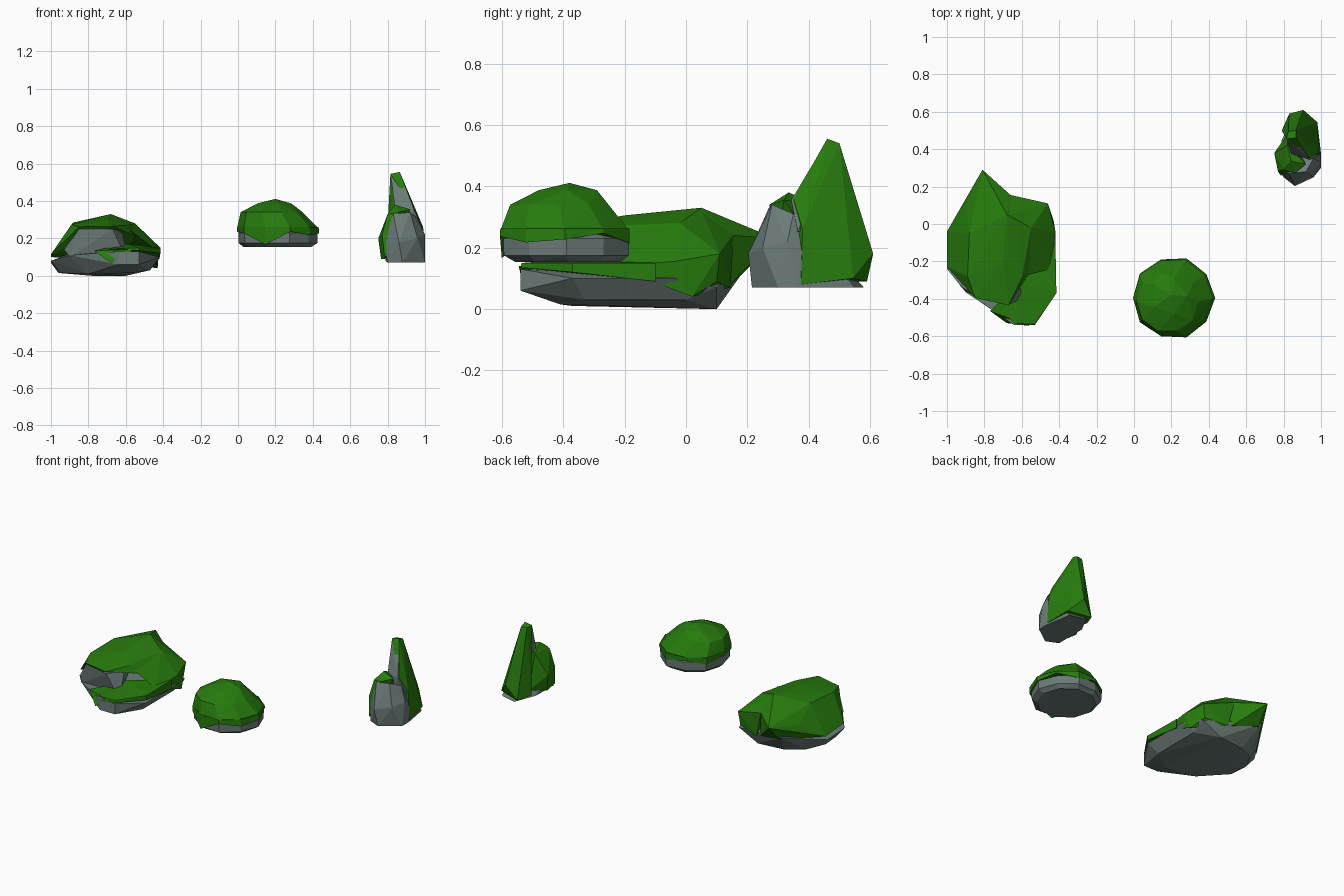
import bpy, bmesh
from math import cos, sin, tau

def material(name, col):
    m = bpy.data.materials.new(name)
    m.diffuse_color = (*col, 1)
    return m

MOSS = material("moss_green", (0.02, 0.2, 0.004))
STONE = material("stone_grey", (0.15, 0.2, 0.19))

def finish(name, bm, mat):
    bmesh.ops.recalc_face_normals(bm, faces=bm.faces)
    me = bpy.data.meshes.new(name)
    bm.to_mesh(me)
    bm.free()
    me.materials.append(mat)
    ob = bpy.data.objects.new(name, me)
    bpy.context.collection.objects.link(ob)
    return ob

def hull(name, pts, mat):
    """Faceted boulder: convex hull round a few corner points."""
    bm = bmesh.new()
    for p in pts:
        bm.verts.new(p)
    bmesh.ops.convex_hull(bm, input=bm.verts[:])
    bmesh.ops.delete(bm, geom=[v for v in bm.verts if not v.link_faces], context='VERTS')
    return finish(name, bm, mat)

def loft(name, rings, mat):
    """Stack of equal-length point rings, capped at both ends."""
    bm = bmesh.new()
    vs = [[bm.verts.new(p) for p in r] for r in rings]
    n = len(vs[0])
    for a, b in zip(vs, vs[1:]):
        for i in range(n):
            j = (i + 1) % n
            bm.faces.new((a[i], a[j], b[j]))
            bm.faces.new((a[i], b[j], b[i]))
    bm.faces.new(vs[0][::-1])
    bm.faces.new(vs[-1])
    return finish(name, bm, mat)

# Large left rock: broad stone base
hull("large_rock_base", [
    (-.96, -.1, .015), (-.95, -.22, .015), (-.8, -.37, .01), (-.58, -.41, .015),
    (-.47, -.33, .03), (-.47, 0, .03), (-.6, .1, 0), (-.78, .08, 0), (-.9, .02, .01),
    (-1, -.06, .07), (-1, -.24, .08), (-.9, -.365, .11), (-.64, -.54, .06),
    (-.64, -.54, .13), (-.53, -.54, .13), (-.53, -.54, .06), (-.42, -.37, .1),
    (-.42, -.04, .1), (-.46, .1, .07), (-.64, .14, .08), (-.84, .2, .14)], STONE)
# bare stone face under the moss lip
hull("large_rock_face", [
    (-.85, -.385, .25), (-.67, -.43, .25), (-.6, -.37, .15), (-.93, -.33, .14),
    (-.62, -.31, .24), (-.9, -.36, .1), (-.6, -.4, .1), (-.7, -.1, .2)], STONE)
# moss cap with overhanging back tip
hull("large_rock_moss", [
    (-.81, .29, .23), (-.66, .155, .24), (-.65, .145, .08), (-.55, -.02, .28),
    (-.52, -.2, .2), (-.68, .05, .33), (-.88, -.05, .285), (-.9, .1, .2),
    (-1, -.04, .1), (-1, -.23, .115), (-.89, -.28, .275), (-.85, -.395, .262),
    (-.67, -.435, .265), (-.6, -.29, .27), (-.7, -.2, .305), (-.82, .19, .12)], MOSS)
# right flank of the cap, with a low dip
hull("large_rock_side_moss", [
    (-.66, .155, .24), (-.46, .11, .18), (-.42, -.04, .155), (-.44, -.24, .14),
    (-.55, -.02, .28), (-.68, .05, .325), (-.6, -.28, .26), (-.43, .02, .04),
    (-.62, .145, .07), (-.47, .1, .09)], MOSS)
# mossy front ledge
hull("large_rock_ledge_moss", [
    (-.72, -.45, .14), (-.64, -.532, .145), (-.53, -.535, .15), (-.415, -.37, .15),
    (-.42, -.1, .15), (-.6, -.28, .17), (-.415, -.37, .12), (-.53, -.54, .135),
    (-.42, -.1, .09), (-.7, -.3, .14)], MOSS)
# moss tongue hanging over the front edge
hull("large_rock_moss_tongue", [
    (-.77, -.465, .135), (-.56, -.545, .14), (-.68, -.53, .07), (-.66, -.43, .1),
    (-.7, -.4, .15)], MOSS)

# Middle rock: stone dish under a faceted moss dome
N = 10
def ring(cx, cy, r, z, wob=(0,), zwob=(0,)):
    return [(cx + cos(tau * i / N) * (r + wob[i % len(wob)]),
             cy + sin(tau * i / N) * (r + wob[i % len(wob)]),
             z + zwob[i % len(zwob)]) for i in range(N)]

loft("middle_rock_stone", [
    ring(.21, -.385, .18, .153),
    ring(.21, -.39, .21, .175, (.004, -.004)),
    ring(.21, -.39, .208, .23, (.008, 0)),
    ring(.21, -.39, .17, .25)], STONE)
rim_dips = (.0, .02, -.012, .015, -.01, .01, 0, -.06, .01, -.01)
loft("middle_rock_moss", [
    ring(.21, -.395, .15, .24),
    ring(.212, -.395, .216, .227, (.006, 0), rim_dips),
    ring(.21, -.395, .215, .262, (.006, 0))], MOSS)
dome = (ring(.21, -.395, .215, .255, (.006, 0)) + ring(.18, -.415, .166, .34)
        + ring(.185, -.385, .1, .387)[::2] + [(.2, -.38, .411)])
hull("middle_rock_moss_dome", dome, MOSS)

# Right rock: stone lump
hull("right_rock_stone", [
    (.8, .25, .07), (.88, .215, .07), (1, .3, .07), (1, .37, .07), (.86, .203, .18),
    (.96, .25, .2), (1, .33, .22), (.83, .27, .33), (.92, .28, .34), (.96, .35, .31),
    (.97, .55, .07), (.86, .58, .07), (.79, .45, .08), (.78, .28, .17)], STONE)
# moss on its left shoulder
hull("right_rock_moss", [
    (.765, .37, .09), (.75, .38, .2), (.77, .28, .22), (.8, .29, .33), (.84, .335, .38),
    (.92, .32, .355), (.86, .272, .34), (.82, .48, .12), (.82, .42, .34),
    (.785, .26, .09)], MOSS)
# tall spire, mossy behind and bare in front
hull("right_spire_moss", [
    (.815, .455, .545), (.865, .46, .555), (.825, .495, .54), (.865, .5, .54),
    (1, .375, .08), (.99, .38, .26), (.94, .35, .36), (.98, .545, .1), (.905, .61, .18),
    (.89, .565, .32), (.83, .59, .09), (.79, .5, .1), (.85, .42, .1)], MOSS)
hull("right_spire_stone", [
    (.818, .449, .53), (.866, .451, .535), (.94, .343, .355), (.99, .365, .25),
    (.84, .375, .35), (.9, .45, .3), (.9, .36, .25)], STONE)
